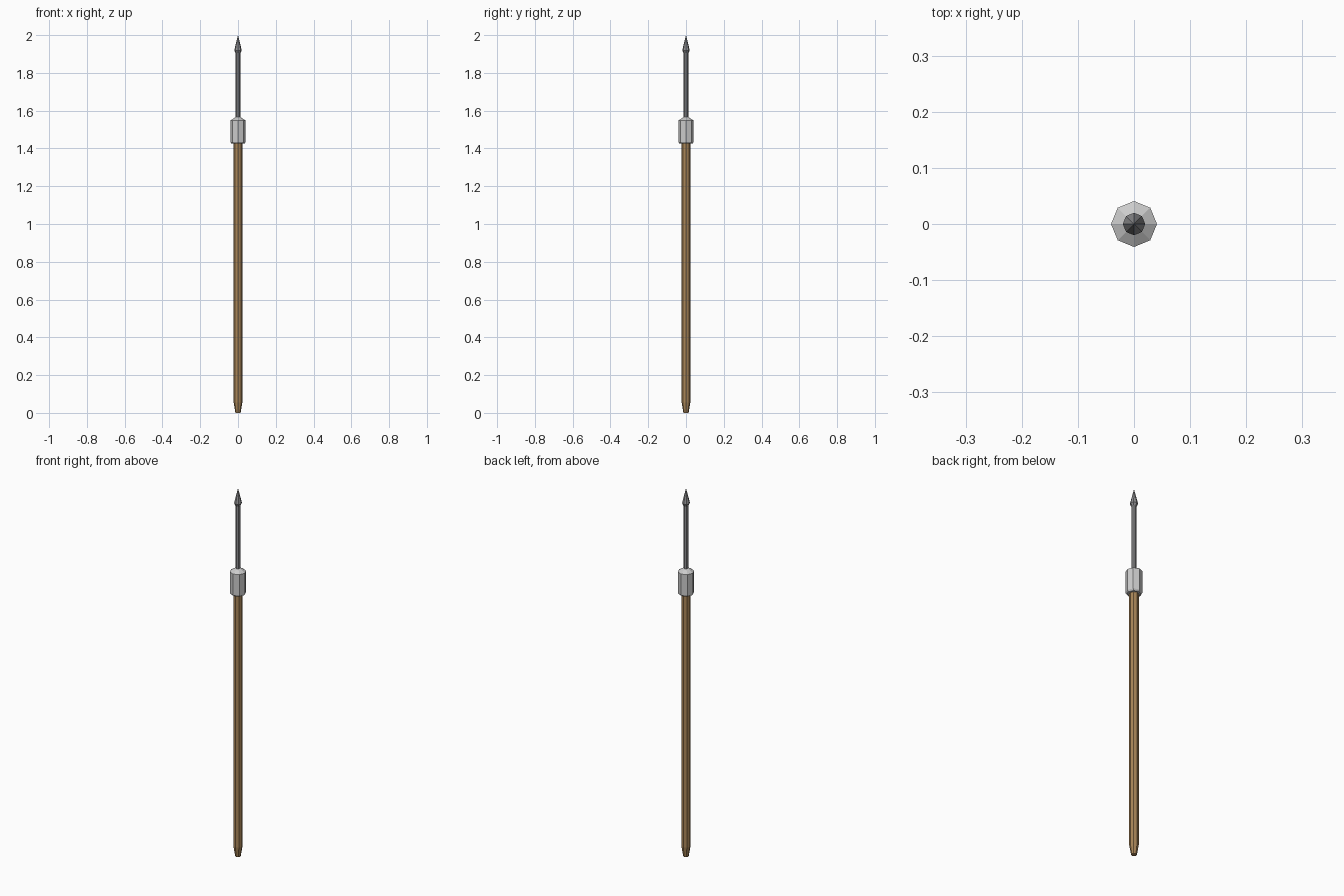
import bpy, bmesh
from math import cos, sin, tau

if "Cube" in bpy.data.objects:
    bpy.data.objects.remove(bpy.data.objects["Cube"])

SIDES = 8


def material(name, color):
    m = bpy.data.materials.new(name)
    m.diffuse_color = color
    m.use_nodes = True
    m.node_tree.nodes["Principled BSDF"].inputs["Base Color"].default_value = m.diffuse_color
    return m


def lathe(name, profile, mat=None):
    """Flat-faced turned part from (radius, z) points; radius 0 makes a tip."""
    bm = bmesh.new()
    rings = []
    for r, z in profile:
        n = SIDES if r > 0 else 1
        rings.append([bm.verts.new((r * cos(tau * i / SIDES), r * sin(tau * i / SIDES), z))
                      for i in range(n)])
    for a, b in zip(rings, rings[1:]):
        for i in range(SIDES):
            j = (i + 1) % SIDES
            if len(b) == 1:
                bm.faces.new((a[i], a[j], b[0]))
            else:
                bm.faces.new((a[i], a[j], b[j], b[i]))
    bm.faces.new(rings[0][::-1])
    if len(rings[-1]) > 1:
        bm.faces.new(rings[-1])
    mesh = bpy.data.meshes.new(name)
    bm.to_mesh(mesh)
    bm.free()
    obj = bpy.data.objects.new(name, mesh)
    bpy.context.collection.objects.link(obj)
    if mat:
        mesh.materials.append(mat)
    return obj


wood = material("wood", (0.40, 0.24, 0.10, 1))
iron = material("dark_iron", (0.27, 0.27, 0.28, 1))

# Wooden shaft with tapered butt
lathe("wooden_shaft", [(0.014, 0.0), (0.023, 0.055), (0.023, 1.44)], wood)

# Lead weight / socket collar
lathe("collar", [(0.035, 1.426), (0.041, 1.434), (0.041, 1.548), (0.012, 1.566)])

# Thin iron shank
lathe("iron_shank", [(0.012, 1.55), (0.012, 1.915)], iron)

# Pointed head
lathe("spear_head", [(0.012, 1.904), (0.02, 1.919), (0.0, 2.0)], iron)
